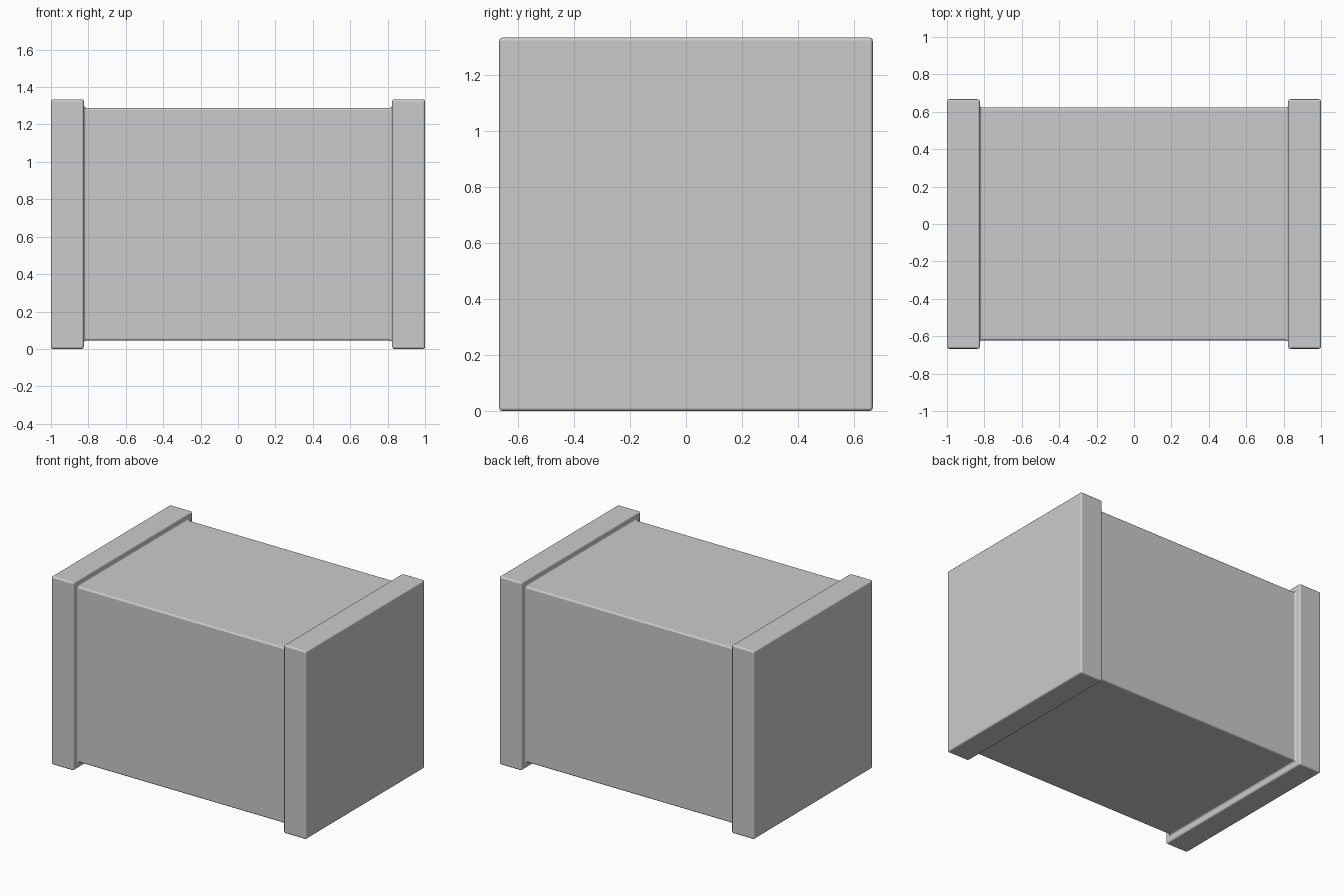
import bpy, bmesh

if "Cube" in bpy.data.objects:
    bpy.data.objects.remove(bpy.data.objects["Cube"])

HALF_CAP, HALF_BODY, MID_Z = 0.667, 0.622, 0.667
# Square cross-sections along x: end cap, step in, body, step out, end cap
SECTIONS = [(-1.0, HALF_CAP), (-0.824, HALF_CAP), (-0.824, HALF_BODY),
            (0.824, HALF_BODY), (0.824, HALF_CAP), (1.0, HALF_CAP)]

# Crate lofted as one continuous shell
bm = bmesh.new()
rings = [[bm.verts.new((x, sy * h, MID_Z + sz * h))
          for sy, sz in ((-1, -1), (1, -1), (1, 1), (-1, 1))]
         for x, h in SECTIONS]
for a, b in zip(rings, rings[1:]):
    for i in range(4):
        j = (i + 1) % 4
        bm.faces.new((a[i], a[j], b[j], b[i]))
bm.faces.new(rings[0])
bm.faces.new(rings[-1])
bmesh.ops.recalc_face_normals(bm, faces=bm.faces)
mesh = bpy.data.meshes.new("crate_with_end_caps")
bm.to_mesh(mesh)
bm.free()
crate = bpy.data.objects.new("crate_with_end_caps", mesh)
bpy.context.collection.objects.link(crate)

# Softened edges and filleted steps
bevel = crate.modifiers.new("soft_edges", 'BEVEL')
bevel.width = 0.012
bevel.segments = 3
bevel.limit_method = 'ANGLE'
bevel.harden_normals = True
for p in mesh.polygons:
    p.use_smooth = True
